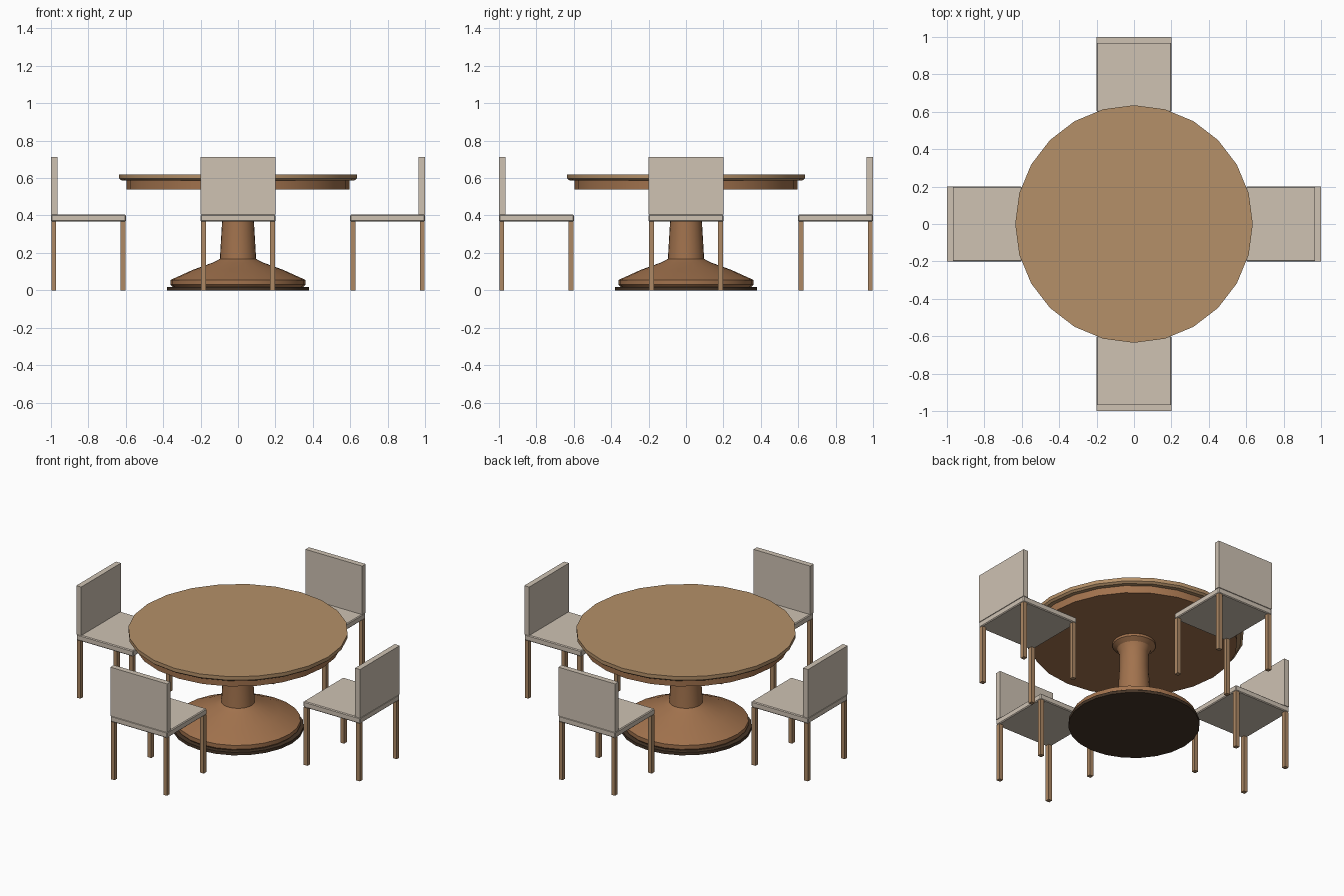
import bpy, bmesh, math
from mathutils import Matrix, Vector

if "Cube" in bpy.data.objects:
    bpy.data.objects.remove(bpy.data.objects["Cube"])


def material(name, rgb):
    m = bpy.data.materials.new(name)
    m.diffuse_color = (*rgb, 1)
    m.use_nodes = True
    m.node_tree.nodes["Principled BSDF"].inputs["Base Color"].default_value = m.diffuse_color
    return m


WOOD_TOP = material("light_wood", (0.46, 0.28, 0.14))
WOOD = material("warm_wood", (0.36, 0.17, 0.075))
DARK = material("dark_wood", (0.06, 0.035, 0.02))
FABRIC = material("cream_fabric", (0.62, 0.54, 0.45))
LEG = material("leg_wood", (0.42, 0.25, 0.13))


def add_object(name, bm, mat):
    bmesh.ops.recalc_face_normals(bm, faces=bm.faces)
    me = bpy.data.meshes.new(name)
    bm.to_mesh(me)
    bm.free()
    me.materials.append(mat)
    ob = bpy.data.objects.new(name, me)
    bpy.context.collection.objects.link(ob)
    return ob


def lathe(name, profile, mat, sides=24):
    """Closed solid of revolution from (radius, z) points, bottom to top."""
    bm = bmesh.new()
    rings = [[bm.verts.new((r * math.cos(2 * math.pi * i / sides),
                            r * math.sin(2 * math.pi * i / sides), z))
              for i in range(sides)] for r, z in profile]
    for a, b in zip(rings, rings[1:]):
        for i in range(sides):
            j = (i + 1) % sides
            bm.faces.new((a[i], a[j], b[j], b[i]))
    bm.faces.new(rings[0])
    bm.faces.new(rings[-1])
    ob = add_object(name, bm, mat)
    bpy.ops.object.select_all(action='DESELECT')
    ob.select_set(True)
    bpy.context.view_layer.objects.active = ob
    bpy.ops.object.shade_smooth_by_angle(angle=math.radians(30))
    return ob


def box(name, lo, hi, turn, mat, bevel=0):
    """Box between two corners, turned about the table's axis."""
    lo, hi = Vector(lo), Vector(hi)
    bm = bmesh.new()
    bmesh.ops.create_cube(bm, size=1, matrix=Matrix.Translation((lo + hi) / 2)
                          @ Matrix.Diagonal((*(hi - lo), 1)))
    if bevel:
        bmesh.ops.bevel(bm, geom=bm.edges[:], offset=bevel, segments=1, affect='EDGES')
    bm.transform(Matrix.Rotation(turn, 4, 'Z'))
    return add_object(name, bm, mat)


# Table: top with chamfered lower edge, apron, pedestal, foot
lathe("tabletop", [(0.622, 0.587), (0.635, 0.597), (0.635, 0.62)], WOOD_TOP)
lathe("apron", [(0.597, 0.54), (0.597, 0.588)], WOOD)
lathe("pedestal", [(0.35, 0.018), (0.362, 0.03), (0.362, 0.055), (0.24, 0.11),
                   (0.13, 0.15), (0.097, 0.168), (0.085, 0.37), (0.085, 0.47),
                   (0.098, 0.505), (0.125, 0.525), (0.125, 0.541)], WOOD)
lathe("foot", [(0.38, 0), (0.38, 0.019)], DARK)

# Four chairs around the table, backs facing outward
for n, side in enumerate(("right", "back", "left", "front")):
    turn = n * math.pi / 2
    box(f"{side}_chair_seat", (0.6, -0.2, 0.367), (1, 0.2, 0.405), turn, FABRIC, 0.005)
    box(f"{side}_chair_backrest", (0.965, -0.2, 0.404), (1, 0.2, 0.714), turn, FABRIC)
    for row, x in (("inner", 0.602), ("outer", 0.972)):
        for hand, y in (("a", -0.198), ("b", 0.172)):
            box(f"{side}_chair_{row}_leg_{hand}", (x, y, 0),
                (x + 0.026, y + 0.026, 0.368), turn, LEG)
